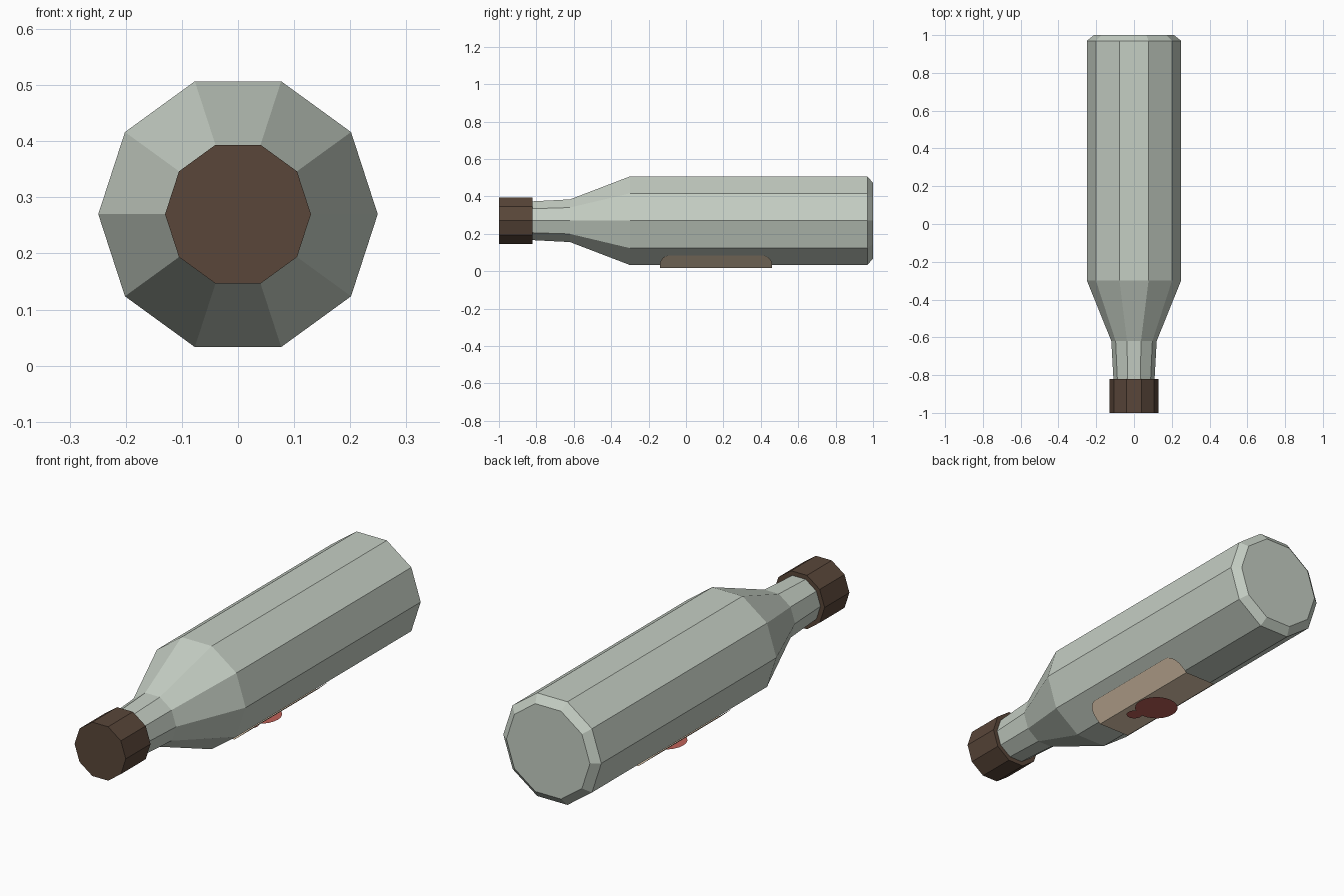
import bpy, bmesh
from math import sin, cos, pi, tau

AXIS_Z = 0.27   # height of the bottle's axis
SIDES = 10

cube = bpy.data.objects.get("Cube")
if cube:
    bpy.data.objects.remove(cube, do_unlink=True)


def material(name, rgb):
    mat = bpy.data.materials.new(name)
    mat.use_nodes = True
    colour = (*rgb, 1.0)
    mat.diffuse_color = colour
    mat.node_tree.nodes["Principled BSDF"].inputs["Base Color"].default_value = colour
    return mat


def add_object(name, bm, mat):
    mesh = bpy.data.meshes.new(name)
    bm.to_mesh(mesh)
    bm.free()
    mesh.materials.append(mat)
    obj = bpy.data.objects.new(name, mesh)
    bpy.context.collection.objects.link(obj)
    return obj


def lathe(name, profile, mat):
    """Closed ten-sided solid along y from (y, radius) pairs."""
    bm = bmesh.new()
    rings = []
    for y, r in profile:
        angles = [tau * i / SIDES for i in range(SIDES)]
        rings.append([bm.verts.new((r * cos(a), y, AXIS_Z + r * sin(a))) for a in angles])
    for a, b in zip(rings, rings[1:]):
        for i in range(SIDES):
            j = (i + 1) % SIDES
            bm.faces.new((a[i], a[j], b[j], b[i]))
    bm.faces.new(rings[0])
    bm.faces.new(rings[-1])
    bmesh.ops.recalc_face_normals(bm, faces=bm.faces)
    return add_object(name, bm, mat)


def disc(name, x, y, z, radius, mat):
    """Flat round patch facing down."""
    bm = bmesh.new()
    ring = [bm.verts.new((x + radius * cos(tau * i / 24), y + radius * sin(tau * i / 24), z))
            for i in range(24)]
    bm.faces.new(ring[::-1])
    return add_object(name, bm, mat)


glass = material("pale green glass", (0.56, 0.62, 0.55))
brown = material("dark brown cap", (0.10, 0.061, 0.041))
paper = material("tan paper", (0.78, 0.62, 0.45))
red = material("dull red", (0.52, 0.12, 0.10))

# Bottle and cap
lathe("bottle", [(-0.84, 0.108), (-0.62, 0.12), (-0.30, 0.249), (0.97, 0.249), (1.0, 0.212)], glass)
lathe("cap", [(-1.0, 0.13), (-0.82, 0.13)], brown)

# Label: thin sheet with rounded corners, folded over three lower facets
Y0, Y1, HALF, CORNER, FOLD, LOW = -0.14, 0.46, 0.157, 0.055, 0.08, 0.017
steps = [pi / 2 * i / 6 for i in range(7)]
stations = [(Y0 + CORNER * (1 - cos(t)), HALF - CORNER * (1 - sin(t))) for t in steps]
stations += [(Y0 + Y1 - y, w) for y, w in reversed(stations)]
bm = bmesh.new()
rows = []
for y, w in stations:
    edge_z = LOW + (w - FOLD) * 0.88
    section = ((-w, edge_z), (-FOLD, LOW), (FOLD, LOW), (w, edge_z))
    rows.append([bm.verts.new((x, y, z)) for x, z in section])
for a, b in zip(rows, rows[1:]):
    for i in range(3):
        bm.faces.new((a[i], b[i], b[i + 1], a[i + 1]))
bm.normal_update()
if sum(f.normal.z for f in bm.faces) > 0:
    bmesh.ops.reverse_faces(bm, faces=bm.faces)
add_object("label", bm, paper)

# Round marks under the label
disc("large_mark", 0.0, 0.155, 0.0, 0.095, red)
disc("small_mark", 0.033, 0.042, 0.003, 0.035, red)
